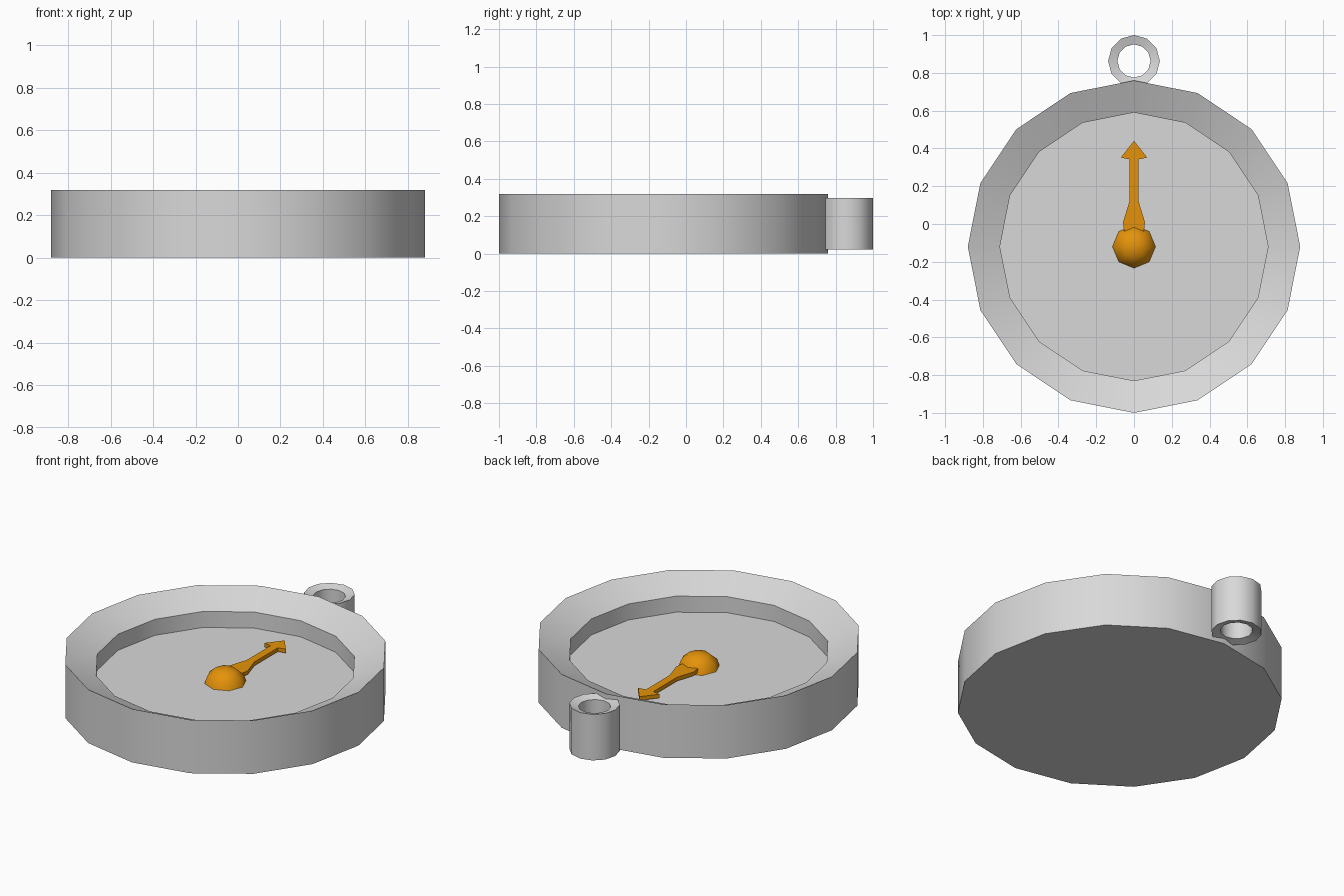
import bpy, bmesh
from math import sin, cos, pi, radians

if "Cube" in bpy.data.objects:
    bpy.data.objects.remove(bpy.data.objects["Cube"])


def material(name, rgb):
    mat = bpy.data.materials.new(name)
    mat.use_nodes = True
    mat.diffuse_color = (*rgb, 1)
    mat.node_tree.nodes["Principled BSDF"].inputs["Base Color"].default_value = (*rgb, 1)
    return mat


steel = material("steel grey", (0.69, 0.69, 0.69))
orange = material("orange", (0.78, 0.29, 0.003))


def finish(name, bm, mat, smooth=True):
    bmesh.ops.remove_doubles(bm, verts=bm.verts, dist=1e-5)
    bmesh.ops.recalc_face_normals(bm, faces=bm.faces)
    mesh = bpy.data.meshes.new(name)
    bm.to_mesh(mesh)
    bm.free()
    mesh.materials.append(mat)
    obj = bpy.data.objects.new(name, mesh)
    bpy.context.collection.objects.link(obj)
    if smooth:
        bpy.ops.object.select_all(action="DESELECT")
        obj.select_set(True)
        bpy.context.view_layer.objects.active = obj
        bpy.ops.object.shade_smooth_by_angle(angle=radians(50))
    return obj


def lathe(name, profile, sides, y, mat, closed=False):
    """Turn a (radius, height) profile around a vertical axis at (0, y)."""
    bm = bmesh.new()
    pts = profile + profile[:1] if closed else profile
    rings = [[bm.verts.new((r * sin(2 * pi * i / sides), y + r * cos(2 * pi * i / sides), z))
              for i in range(sides)] for r, z in pts]
    for a, b, (ra, _), (rb, _) in zip(rings, rings[1:], pts, pts[1:]):
        for i in range(sides):
            j = (i + 1) % sides
            if ra == 0:
                bm.faces.new((a[i], b[j], b[i]))
            elif rb == 0:
                bm.faces.new((a[i], a[j], b[i]))
            else:
                bm.faces.new((a[i], a[j], b[j], b[i]))
    return finish(name, bm, mat)


CENTRE = -0.12
FLOOR = 0.144

# Round case with a rim that slopes inward to a recessed dial
lathe("case", [(0, 0), (0.88, 0), (0.88, 0.319), (0.71, 0.24), (0.71, FLOOR), (0, FLOOR)],
      16, CENTRE, steel)

# Hanging loop at the back, its end faces sloping in towards the hole
lathe("hanging_loop", [(0.137, 0.023), (0.137, 0.298), (0.088, 0.283), (0.088, 0.036)],
      12, 0.863, steel, closed=True)

# Low-poly domed pivot, partly sunk into the dial
dome = [(0.117 * cos(t * pi / 6), FLOOR - 0.01 + 0.098 * sin(t * pi / 6)) for t in range(3)]
lathe("pivot", [(0, FLOOR - 0.01)] + dome + [(0, FLOOR + 0.088)], 8, CENTRE, orange)

# Arrow needle: half outline mirrored, then extruded
half = [(0.07, 0.352), (0.024, 0.342), (0.024, 0.12), (0.058, 0.01), (0.052, -0.045)]
outline = [(0, 0.44)] + half + [(-x, y) for x, y in reversed(half)]
bm = bmesh.new()
base = bm.faces.new([bm.verts.new((x, y, FLOOR + 0.012)) for x, y in outline])
top = bmesh.ops.extrude_face_region(bm, geom=[base], use_keep_orig=True)
bmesh.ops.translate(bm, vec=(0, 0, 0.023),
                    verts=[g for g in top["geom"] if isinstance(g, bmesh.types.BMVert)])
finish("needle", bm, orange, smooth=False)
